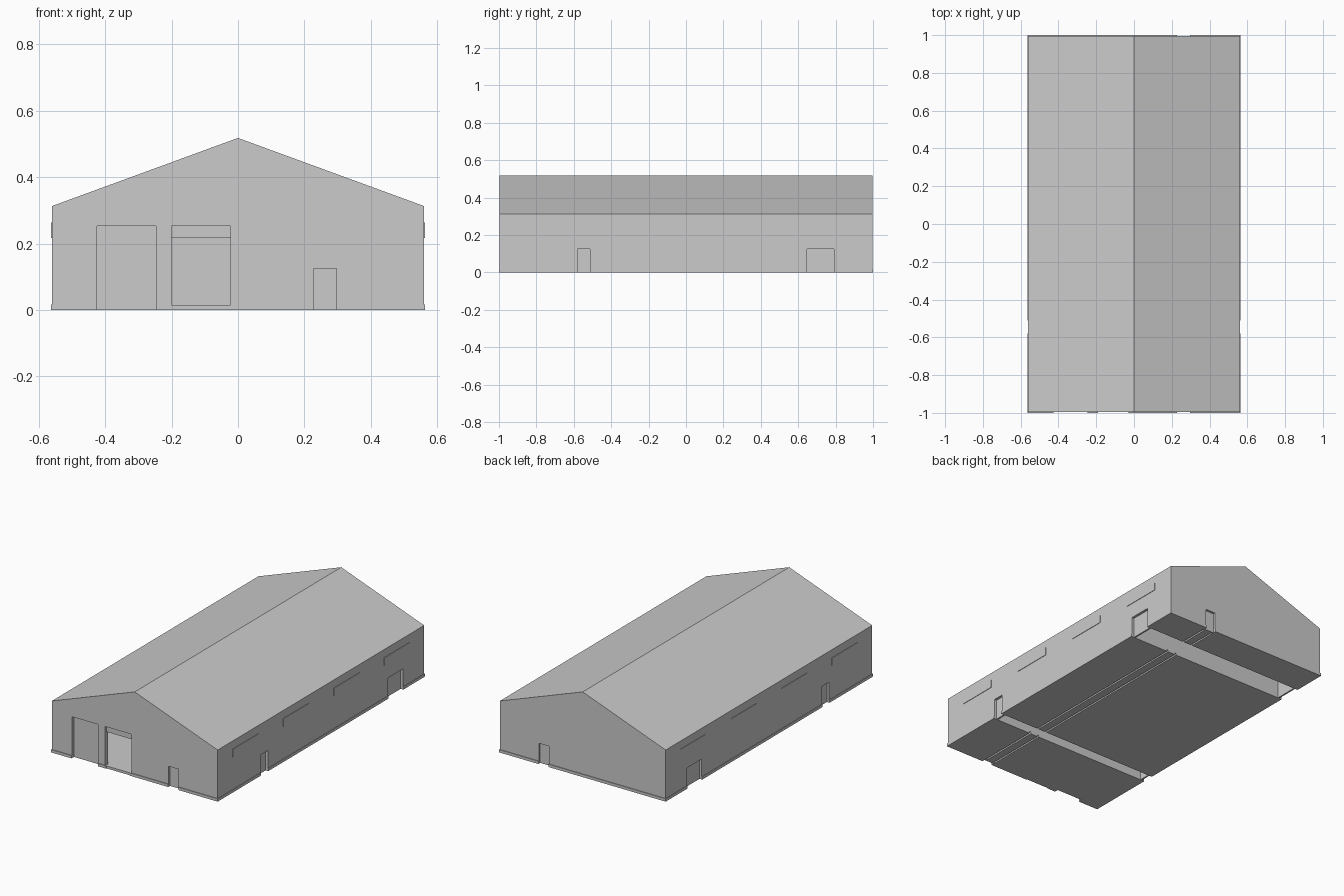
import bpy, bmesh

cube = bpy.data.objects.get("Cube")
if cube:
    bpy.data.objects.remove(cube, do_unlink=True)

grey = bpy.data.materials.new("light_grey")
grey.use_nodes = True
GREY = (0.6, 0.6, 0.6, 1)
grey.diffuse_color = GREY
grey.node_tree.nodes["Principled BSDF"].inputs["Base Color"].default_value = GREY


def prism(name, outline, y0, y1):
    """Extrude an x-z outline from y0 to y1."""
    bm = bmesh.new()
    face = bm.faces.new([bm.verts.new((x, y0, z)) for x, z in outline])
    moved = bmesh.ops.extrude_face_region(bm, geom=[face])["geom"]
    bmesh.ops.translate(bm, vec=(0, y1 - y0, 0),
                        verts=[v for v in moved if isinstance(v, bmesh.types.BMVert)])
    bmesh.ops.recalc_face_normals(bm, faces=bm.faces)
    mesh = bpy.data.meshes.new(name)
    bm.to_mesh(mesh)
    bm.free()
    mesh.materials.append(grey)
    ob = bpy.data.objects.new(name, mesh)
    bpy.context.collection.objects.link(ob)
    return ob


def box(name, x0, x1, y0, y1, z0, z1):
    return prism(name, [(x0, z0), (x1, z0), (x1, z1), (x0, z1)], y0, y1)


def combine(target, tool, operation="DIFFERENCE"):
    """Apply a boolean with the tool, then discard the tool."""
    mod = target.modifiers.new("shape", "BOOLEAN")
    mod.operation, mod.solver, mod.object = operation, "EXACT", tool
    tool.hide_render = True
    bpy.context.view_layer.objects.active = target
    bpy.ops.object.modifier_apply(modifier=mod.name)
    bpy.data.objects.remove(tool, do_unlink=True)


def cut(*size):
    combine(hall, box("cutter", *size))


def gable(half, base, eave, ridge):
    return [(-half, base), (half, base), (half, eave), (0, ridge), (-half, eave)]


W, L = 0.56, 0.996           # wall half width and half length
DOOR_TOP, BAY_TOP = 0.125, 0.253
FLOOR = 0.015

# Gabled hall with a low projecting plinth
hall = prism("hall", gable(W, 0, 0.313, 0.518), -L, L)
combine(hall, box("plinth", -W - 0.003, W + 0.003, -1, 1, 0, 0.017), "UNION")

# Hollow front bay, seen through the open loading door
combine(hall, prism("cavity", gable(W - 0.03, FLOOR, 0.295, 0.489), -L + 0.03, -0.61))
cut(-0.2, -0.022, -1.1, -0.95, FLOOR, BAY_TOP)
cut(-0.19, -0.03, -1.1, -L, -0.1, 0.1)
box("raised_loading_door", -0.2, -0.022, -0.985, -0.97, 0.217, BAY_TOP)

# Closed loading door, recessed
cut(-0.425, -0.247, -1.1, -0.976, -0.1, BAY_TOP)

# Personnel doors in the two gable ends
for y0, y1 in ((-1.1, -0.982), (0.982, 1.1)):
    cut(0.228, 0.297, y0, y1, -0.1, DOOR_TOP)

# Passages across the hall, closed by side doors
for name, y0, y1 in (("single", -0.58, -0.512), ("double", 0.648, 0.79)):
    cut(-0.7, 0.7, y0, y1, -0.1, DOOR_TOP)
    for side, word in ((-1, "right"), (1, "left")):
        x0, x1 = sorted((side * 0.535, side * 0.545))
        box(f"{word}_{name}_door", x0, x1, y0, y1, 0, DOOR_TOP)

# Narrow channels along the underside
for x in (0.228, 0.287):
    cut(x, x + 0.01, -0.97, 0.97, -0.1, 0.012)

# Window strips along both side walls
for side, word in ((-1, "right"), (1, "left")):
    x0, x1 = sorted((side * (W - 0.003), side * (W + 0.003)))
    for i in range(4):
        y = -0.73 + i * 0.487
        box(f"{word}_window_{i + 1}", x0, x1, y - 0.124, y + 0.124, 0.217, 0.264)
